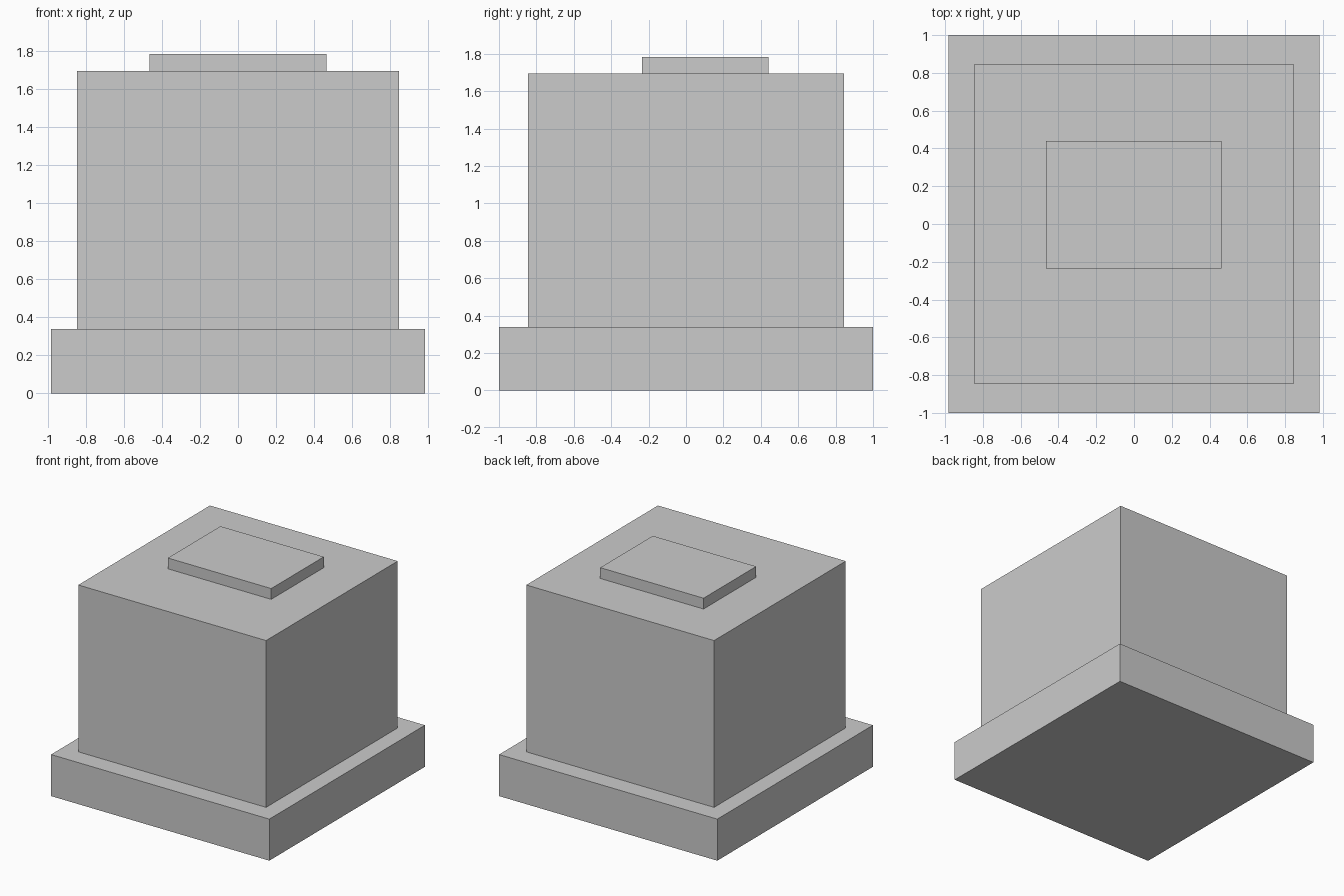
import bpy

if "Cube" in bpy.data.objects:
    bpy.data.objects.remove(bpy.data.objects["Cube"])


def box(name, x, y, z):
    """Add a box from (min, max) ranges on each axis."""
    ranges = (x, y, z)
    bpy.ops.mesh.primitive_cube_add(size=1, location=[(a + b) / 2 for a, b in ranges])
    ob = bpy.context.object
    ob.name = name
    ob.scale = [b - a for a, b in ranges]
    bpy.ops.object.transform_apply(location=False, rotation=False, scale=True)
    return ob


# Wide plinth at the bottom
box("base_plinth", (-0.982, 0.982), (-1.0, 1.0), (0.0, 0.338))
# Main block
box("main_block", (-0.845, 0.845), (-0.846, 0.846), (0.338, 1.695))
# Thin raised plate on the roof, set towards the back
box("roof_plate", (-0.466, 0.464), (-0.236, 0.44), (1.695, 1.783))
